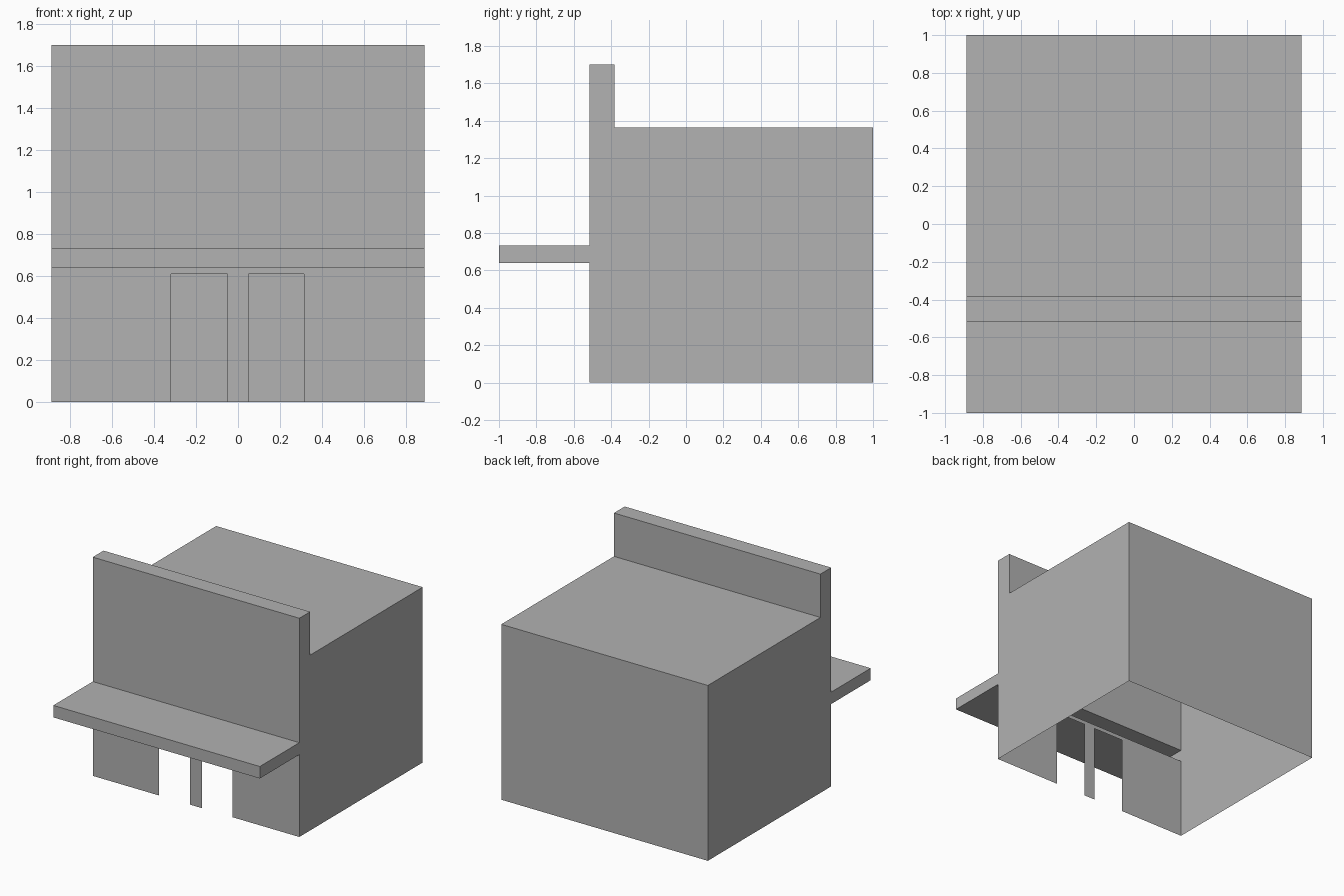
import bpy
import bmesh

cube = bpy.data.objects.get("Cube")
if cube:
    bpy.data.objects.remove(cube, do_unlink=True)

HALF_WIDTH = 0.888
WALL_Y = -0.515
CANOPY_BOTTOM = 0.64

# Single plain grey for the whole building
grey = bpy.data.materials.new("plain grey")
grey.use_nodes = True
colour = (0.445, 0.445, 0.445, 1)
grey.diffuse_color = colour
grey.node_tree.nodes["Principled BSDF"].inputs["Base Color"].default_value = colour


def add_object(name, bm):
    mesh = bpy.data.meshes.new(name)
    bm.to_mesh(mesh)
    bm.free()
    mesh.materials.append(grey)
    obj = bpy.data.objects.new(name, mesh)
    bpy.context.collection.objects.link(obj)
    return obj


# Building shell: side profile (y, z) swept across the width, hollow and open
# below; the canopy and parapet are part of the same outline.
profile = [
    (WALL_Y, CANOPY_BOTTOM), (-1, CANOPY_BOTTOM),      # canopy underside
    (-1, 0.733), (WALL_Y, 0.733),                      # canopy lip and top
    (WALL_Y, 1.70), (-0.383, 1.70), (-0.383, 1.363),   # parapet
    (1, 1.363), (1, 0),                                # roof and back wall
]
bm = bmesh.new()
right = [bm.verts.new((-HALF_WIDTH, y, z)) for y, z in profile]
left = [bm.verts.new((HALF_WIDTH, y, z)) for y, z in profile]
for i in range(len(profile) - 1):
    bm.faces.new((right[i], left[i], left[i + 1], right[i + 1]))
# Side walls close the profile down to the ground at the front corner
for side, x in ((right, -HALF_WIDTH), (left, HALF_WIDTH)):
    side.append(bm.verts.new((x, WALL_Y, 0)))
bm.faces.new(right)
bm.faces.new(left[::-1])
bm.normal_update()
add_object("building_shell", bm)

# Entrance wall: thin sheet under the canopy with two open doorways
DOOR_TOP = 0.609
outline = [(-HALF_WIDTH, 0)]
for x0, x1 in ((-0.318, -0.051), (0.049, 0.315)):
    outline += [(x0, 0), (x0, DOOR_TOP), (x1, DOOR_TOP), (x1, 0)]
outline += [(HALF_WIDTH, 0), (HALF_WIDTH, CANOPY_BOTTOM), (-HALF_WIDTH, CANOPY_BOTTOM)]
bm = bmesh.new()
bm.faces.new([bm.verts.new((x, WALL_Y, z)) for x, z in outline])
bm.normal_update()
add_object("entrance_wall", bm)
